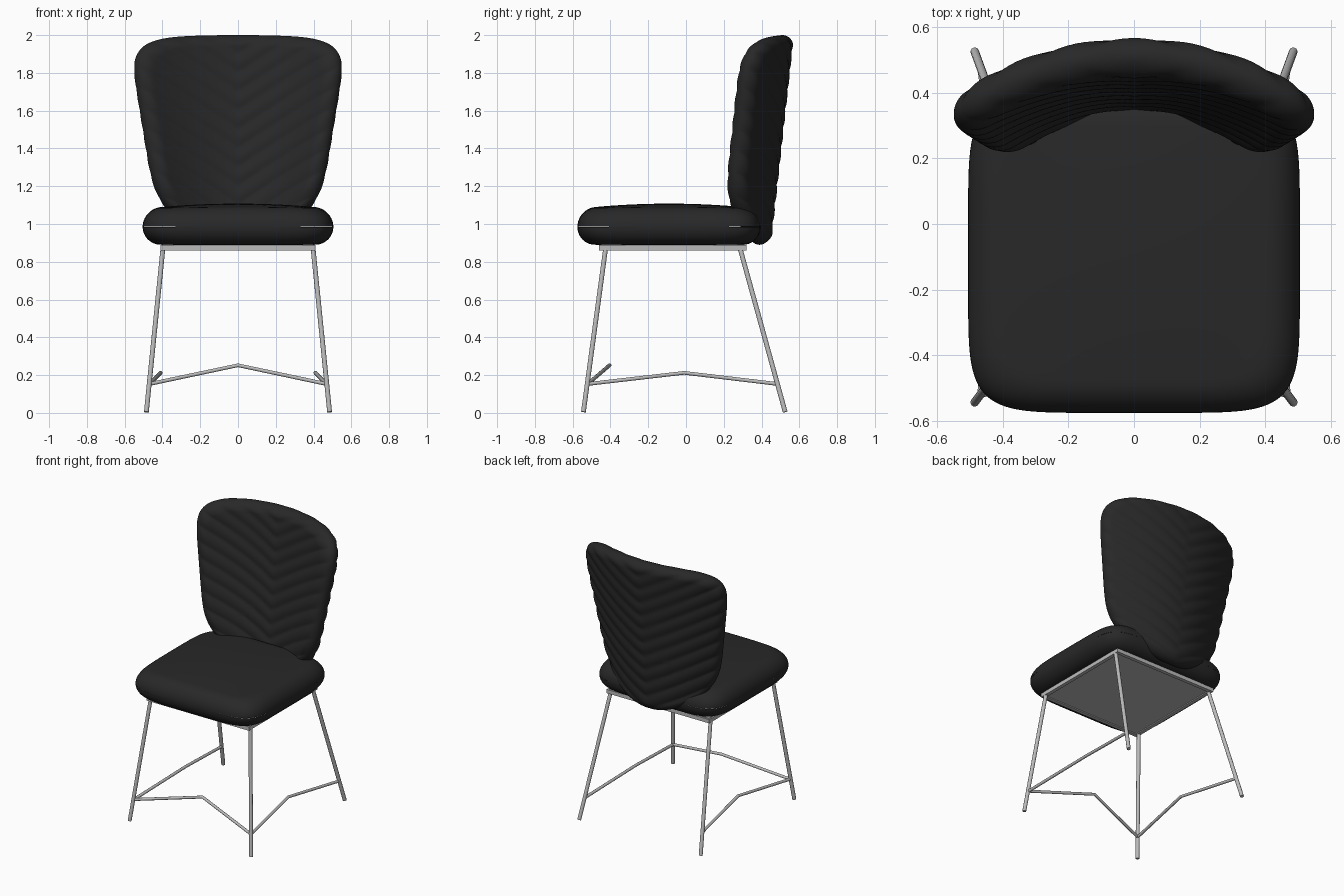
import bpy, bmesh, math
from mathutils import Vector

if "Cube" in bpy.data.objects:
    bpy.data.objects.remove(bpy.data.objects["Cube"])


def material(name, v):
    m = bpy.data.materials.new(name)
    m.diffuse_color = (v, v, v, 1)
    m.use_nodes = True
    m.node_tree.nodes["Principled BSDF"].inputs["Base Color"].default_value = m.diffuse_color
    return m


black = material("black upholstery", 0.021)
metal = material("brushed metal", 0.5)


def finish(bm, name, mat, angle=40):
    bmesh.ops.recalc_face_normals(bm, faces=bm.faces)
    me = bpy.data.meshes.new(name)
    bm.to_mesh(me)
    bm.free()
    me.materials.append(mat)
    ob = bpy.data.objects.new(name, me)
    bpy.context.collection.objects.link(ob)
    bpy.ops.object.select_all(action='DESELECT')
    ob.select_set(True)
    bpy.context.view_layer.objects.active = ob
    bpy.ops.object.shade_smooth_by_angle(angle=math.radians(angle))
    return ob


def cushion(name, place, nu, nv, power, edge):
    """Two-sided padded sheet with a rounded-square outline and rounded rim."""
    bm = bmesh.new()
    for side in (-1, 1):
        rows = []
        for j in range(nv + 1):
            row = []
            for i in range(nu + 1):
                u = math.sin(math.pi / 2 * (2 * i / nu - 1))
                v = math.sin(math.pi / 2 * (2 * j / nv - 1))
                m = max(abs(u), abs(v))
                rim = math.sqrt(max(0, 1 - max(0, (m - 1 + edge) / edge) ** 2))
                n = (abs(u) ** power + abs(v) ** power) ** (1 / power)
                k = m / n if n > 1e-9 else 1
                row.append(bm.verts.new(place(u * k, v * k, rim, side)))
            rows.append(row)
        for a, b in zip(rows, rows[1:]):
            for i in range(nu):
                bm.faces.new((a[i], a[i + 1], b[i + 1], b[i]))
    bmesh.ops.remove_doubles(bm, verts=bm.verts, dist=1e-5)
    return finish(bm, name, black, 60)


# Seat: domed top, flat underside
def seat_point(u, v, rim, side):
    z = 0.985 + side * 0.095 * rim
    if side > 0:
        z += 0.028 * (1 - u * u) * (1 - v * v)
    return (0.505 * u, -0.09 + 0.485 * v, z)


cushion("seat", seat_point, 48, 48, 6, 0.19)


# Backrest: curved, leaning, flaring upward, with chevron quilting on both faces
def back_point(u, v, rim, side):
    low = 0.89 + 0.19 * u * u
    top = 2.0 - 0.02 * u * u
    z = low + (top - low) * (v + 1) / 2
    w = 0.39 + 0.17 * (z - 0.89)
    x = u * w
    y = 0.412 + 0.11 * (z - 1.1) - 0.19 * u * u
    normal = Vector((0.38 * u / w, 1, 0)).normalized()
    quilt = abs(math.sin(math.pi * (z - 0.6 * abs(x)) / 0.1))
    t = side * rim * (0.053 + 0.009 * quilt)
    return Vector((x, y, z)) + normal * t * Vector((0.4, 1, 1)).y


cushion("backrest", back_point, 64, 150, 6, 0.11)


# Tubes along a path of points
def rod(name, points, r, sides=12):
    bm = bmesh.new()
    pts = [Vector(p) for p in points]
    rings = []
    for i, p in enumerate(pts):
        d = (pts[min(i + 1, len(pts) - 1)] - pts[max(i - 1, 0)]).normalized()
        ref = Vector((0, 0, 1)) if abs(d.z) < 0.9 else Vector((1, 0, 0))
        a = d.cross(ref).normalized()
        b = d.cross(a)
        rings.append([bm.verts.new(p + r * (a * math.cos(t) + b * math.sin(t)))
                      for t in (2 * math.pi * (k + 0.5) / sides for k in range(sides))])
    for r0, r1 in zip(rings, rings[1:]):
        for k in range(sides):
            n = (k + 1) % sides
            bm.faces.new((r0[k], r0[n], r1[n], r1[k]))
    bm.faces.new(rings[0])
    bm.faces.new(rings[-1])
    return finish(bm, name, metal)


def box(name, lo, hi):
    bm = bmesh.new()
    bmesh.ops.create_cube(bm, size=1)
    for v in bm.verts:
        v.co = [(l + h) / 2 + c * (h - l) for l, h, c in zip(lo, hi, v.co)]
    return finish(bm, name, metal)


# Under-seat panel and its rim frame
box("under_panel", (-0.40, -0.45, 0.868), (0.40, 0.31, 0.892))
for n, y in (("front", -0.448), ("back", 0.308)):
    box(n + "_frame_rail", (-0.41, y - 0.013, 0.861), (0.41, y + 0.013, 0.888))
for n, s in (("left", -1), ("right", 1)):
    x = 0.397 * s
    box(n + "_frame_rail", (x - 0.013, -0.461, 0.861), (x + 0.013, 0.321, 0.888))
    # Legs and side stretcher
    rod(n + "_front_leg", [(0.485 * s, -0.543, 0.005), (0.397 * s, -0.425, 0.875)], 0.013)
    rod(n + "_back_leg", [(0.485 * s, 0.525, 0.005), (0.397 * s, 0.285, 0.875)], 0.013)
    rod(n + "_stretcher", [(0.468 * s, -0.52, 0.153), (0.41 * s, -0.01, 0.212),
                           (0.468 * s, 0.485, 0.153)], 0.01)
# Front stretcher
rod("front_stretcher", [(-0.468, -0.52, 0.153), (0, -0.405, 0.252), (0.468, -0.52, 0.153)], 0.01)
